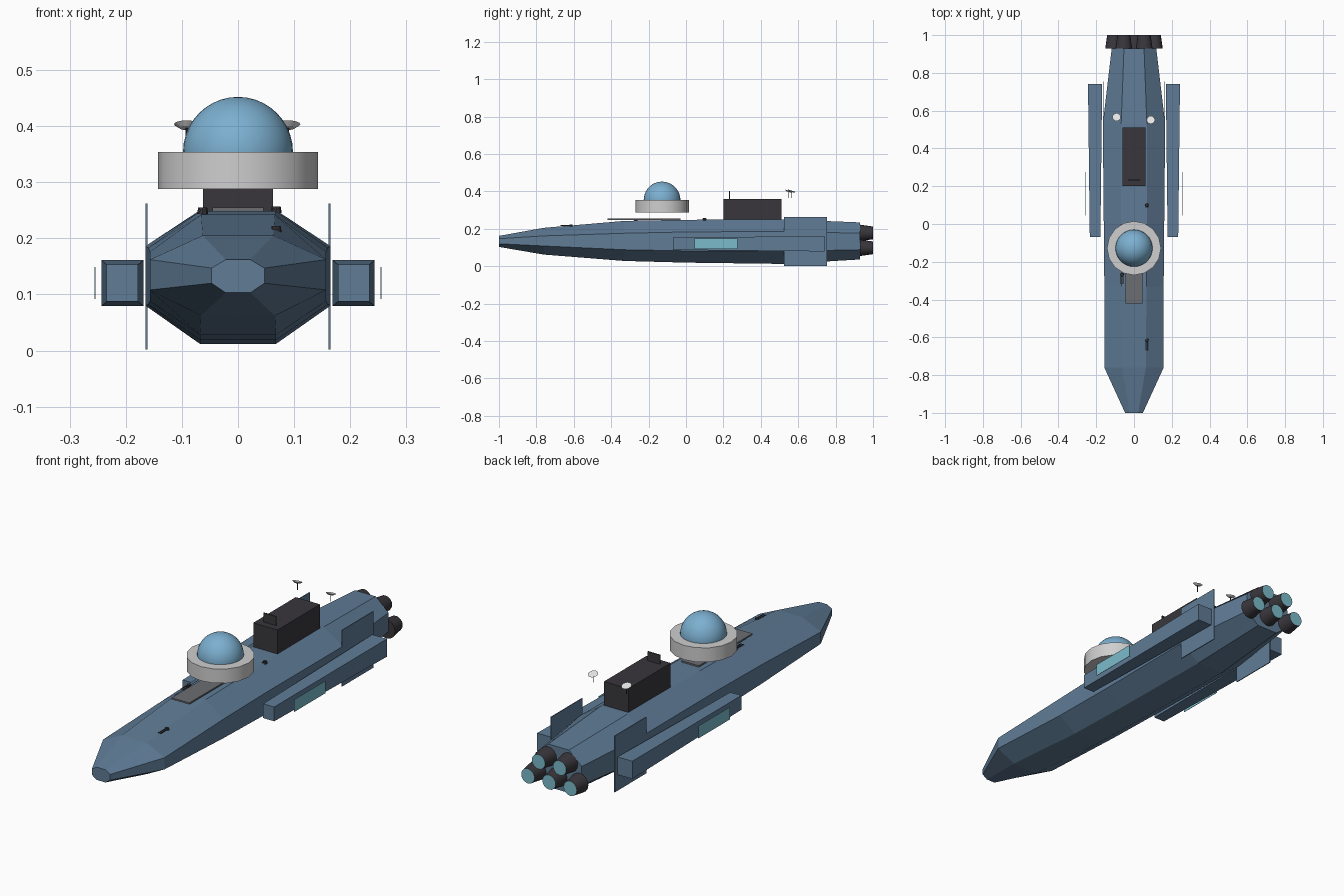
import bpy, bmesh
from math import radians
from mathutils import Matrix, Vector

cube = bpy.data.objects.get("Cube")
if cube:
    bpy.data.objects.remove(cube, do_unlink=True)


def material(name, rgb, rough=0.6):
    m = bpy.data.materials.new(name)
    m.use_nodes = True
    m.diffuse_color = (*rgb, 1)
    node = m.node_tree.nodes["Principled BSDF"]
    node.inputs["Base Color"].default_value = (*rgb, 1)
    node.inputs["Roughness"].default_value = rough
    return m


BLUE = material("hull blue", (0.115, 0.2, 0.305))
DARK = material("charcoal", (0.04, 0.037, 0.044))
GREY = material("plate grey", (0.15, 0.155, 0.17))
PALE = material("pale grey", (0.62, 0.62, 0.62))
WHITE = material("dish white", (0.8, 0.8, 0.8))
GLASS = material("dome blue", (0.2, 0.43, 0.63))
TEAL = material("glow teal", (0.2, 0.5, 0.6))


def finish(name, bm, *mats, smooth=None):
    bmesh.ops.recalc_face_normals(bm, faces=bm.faces)
    mesh = bpy.data.meshes.new(name)
    bm.to_mesh(mesh)
    bm.free()
    for m in mats:
        mesh.materials.append(m)
    ob = bpy.data.objects.new(name, mesh)
    bpy.context.collection.objects.link(ob)
    if smooth:
        bpy.ops.object.select_all(action='DESELECT')
        ob.select_set(True)
        bpy.context.view_layer.objects.active = ob
        bpy.ops.object.shade_smooth_by_angle(angle=radians(smooth))
    return ob


def loft(name, rings, mat):
    """Skin a list of equal-length point rings and cap both ends."""
    bm = bmesh.new()
    rows = [[bm.verts.new(p) for p in ring] for ring in rings]
    n = len(rows[0])
    for a, b in zip(rows, rows[1:]):
        for i in range(n):
            j = (i + 1) % n
            bm.faces.new((a[i], a[j], b[j], b[i]))
    bm.faces.new(rows[0])
    bm.faces.new(rows[-1])
    return finish(name, bm, mat)


def box(name, lo, hi, mat):
    lo, hi = Vector(lo), Vector(hi)
    bm = bmesh.new()
    bmesh.ops.create_cube(bm, size=1, matrix=Matrix.Translation((lo + hi) / 2)
                          @ Matrix.Diagonal((*(hi - lo), 1)))
    return finish(name, bm, mat)


def add_cone(bm, centre, r1, r2, depth, sides=16, tilt=0):
    """Cone along z, tilted about x; r1 is the lower end."""
    return bmesh.ops.create_cone(
        bm, cap_ends=True, segments=sides, radius1=r1, radius2=r2, depth=depth,
        matrix=Matrix.Translation(centre) @ Matrix.Rotation(radians(tilt), 4, 'X'))


# Hull: y, side half width, side low, side high, top half width, top, bottom half width, bottom
stations = [
    (-1.00, 0.047, 0.120, 0.147, 0.022, 0.162, 0.022, 0.103),
    (-0.76, 0.157, 0.108, 0.162, 0.063, 0.205, 0.066, 0.062),
    (-0.33, 0.157, 0.088, 0.176, 0.066, 0.242, 0.068, 0.028),
    (0.00, 0.160, 0.082, 0.183, 0.068, 0.248, 0.068, 0.019),
    (0.53, 0.165, 0.080, 0.186, 0.068, 0.250, 0.068, 0.012),
    (0.93, 0.118, 0.088, 0.176, 0.053, 0.234, 0.053, 0.036),
]


def octagon(y, w, lo, hi, tw, top, bw, bot):
    half = [(bw, bot), (w, lo), (w, hi), (tw, top)]
    return [(x, y, z) for x, z in half] + [(-x, y, z) for x, z in reversed(half)]


loft("hull", [octagon(*s) for s in stations], BLUE)

# Side pods, fins and window plates, mirrored
for side, s in (("left", 1), ("right", -1)):
    ends = [(-0.07, 0.028, 0.033), (0.74, 0.0375, 0.041)]
    loft(side + "_pod", [[(s * 0.206 + a * w, y, 0.12 + b * h)
                          for a, b in ((-1, -1), (1, -1), (1, 1), (-1, 1))]
                         for y, w, h in ends], BLUE)
    box(side + "_fin", (s * 0.163 - 0.002, 0.525, 0.002),
        (s * 0.163 + 0.002, 0.755, 0.262), BLUE)
    box(side + "_window", (s * 0.255 - 0.001, 0.045, 0.092),
        (s * 0.255 + 0.001, 0.275, 0.149), TEAL)

# Engine nozzles with glowing rear discs
for i, (x, z) in enumerate([(-0.108, 0.098), (0, 0.098), (0.108, 0.098),
                            (-0.054, 0.178), (0.054, 0.178)]):
    bm = bmesh.new()
    add_cone(bm, (x, 0.965, z), 0.044, 0.034, 0.07, 16, -90)
    bm.normal_update()
    for f in bm.faces:
        f.material_index = int(f.normal.y > 0.9)
    finish(f"engine_{i + 1}", bm, DARK, TEAL, smooth=40)

# Upper deck block with its small upright panel
box("deck_block", (-0.062, 0.2, 0.24), (0.062, 0.51, 0.36), DARK)
box("deck_panel", (-0.032, 0.231, 0.355), (0.032, 0.236, 0.402), DARK)

# Landing plate under the dome
box("deck_plate", (-0.045, -0.42, 0.248), (0.045, -0.03, 0.255), GREY)

# Dome ring and half-sphere dome
bm = bmesh.new()
add_cone(bm, (0, -0.128, 0.321), 0.143, 0.143, 0.066, 16)
finish("dome_ring", bm, PALE, smooth=40)

bm = bmesh.new()
bmesh.ops.create_uvsphere(bm, u_segments=32, v_segments=20, radius=0.098,
                          matrix=Matrix.Translation((0, -0.128, 0.354)))
bmesh.ops.bisect_plane(bm, geom=bm.verts[:] + bm.edges[:] + bm.faces[:],
                       plane_co=(0, 0, 0.35), plane_no=(0, 0, 1), clear_inner=True)
finish("dome", bm, GLASS, smooth=60)

# Tilted dishes on short masts
for side, x, y in (("right", -0.092, 0.565), ("left", 0.089, 0.55)):
    bm = bmesh.new()
    add_cone(bm, (x, y, 0.4), 0.012, 0.022, 0.007, 16, -18)
    finish(side + "_dish", bm, WHITE, smooth=30)
    bm = bmesh.new()
    add_cone(bm, (x, y, 0.382), 0.002, 0.002, 0.034, 6)
    finish(side + "_mast", bm, DARK)

# Small deck guns: a turret with twin barrels
for i, (x, y, z, reach) in enumerate([(-0.063, -0.268, 0.249, 0.05),
                                      (0.068, -0.615, 0.216, 0.055),
                                      (0.068, 0.1, 0.251, 0.012)]):
    bm = bmesh.new()
    add_cone(bm, (x, y, z), 0.01, 0.008, 0.012, 8)
    for dx in (-0.005, 0.005):
        add_cone(bm, (x + dx, y - reach / 2, z + 0.001), 0.0025, 0.0025, reach, 6, 90)
    finish(f"deck_gun_{i + 1}", bm, DARK)
